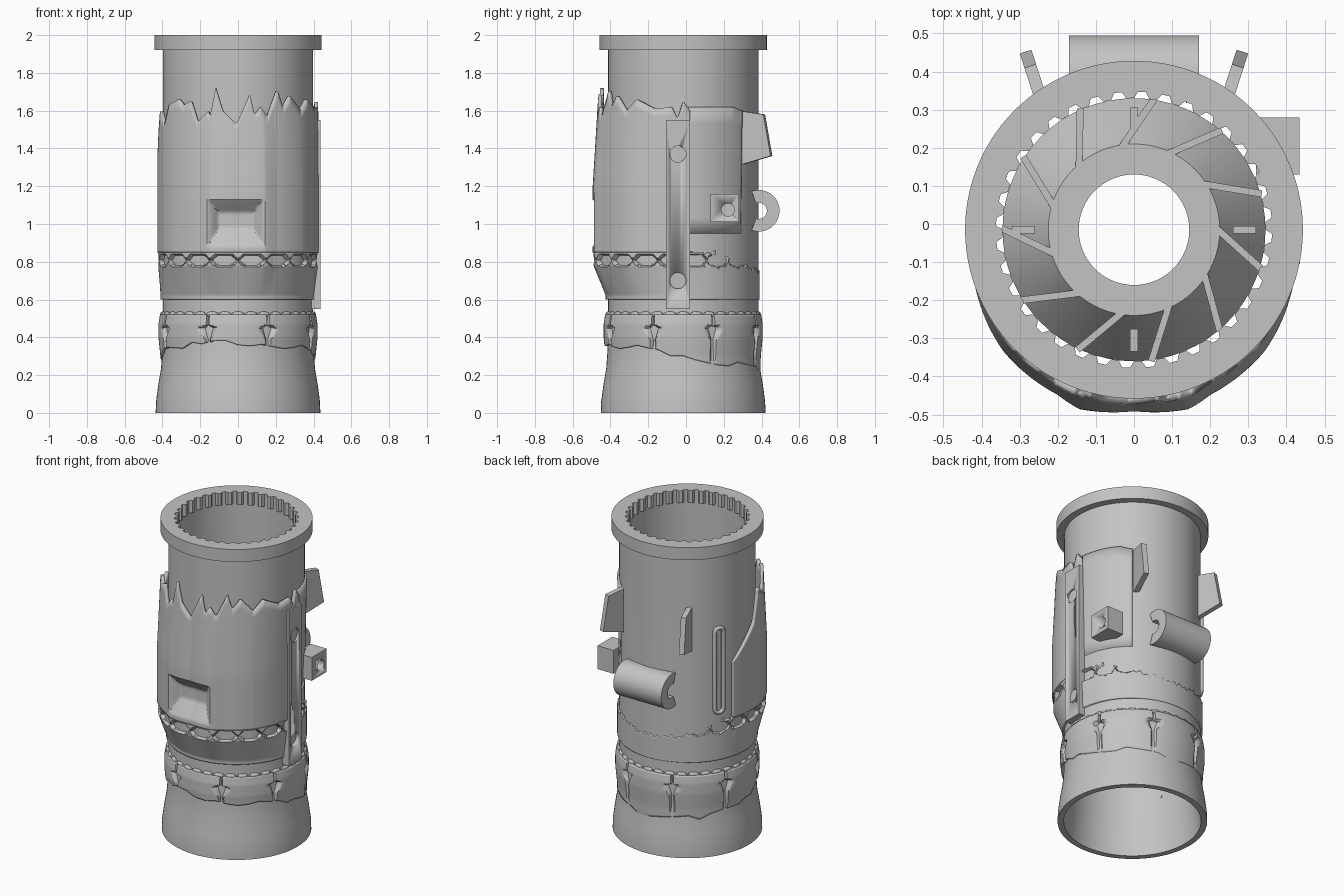
import bpy, bmesh, math, random
from mathutils import Matrix, Vector

random.seed(4)
CY = -0.015                      # axis of the tube in y
cube = bpy.data.objects.get("Cube")
if cube:
    bpy.data.objects.remove(cube, do_unlink=True)

grey = bpy.data.materials.new("plain grey")
grey.use_nodes = True
grey.diffuse_color = (0.55, 0.55, 0.55, 1)
grey.node_tree.nodes["Principled BSDF"].inputs["Base Color"].default_value = grey.diffuse_color


def clamp(v):
    return max(0.0, min(1.0, v))


def lerp_table(table, x):
    for (a, u), (b, v) in zip(table, table[1:]):
        if x <= b:
            return u + (v - u) * clamp((x - a) / (b - a))
    return table[-1][1]


def polar(r, deg, z):
    """Point around the axis; zero degrees is the front, positive goes to +x."""
    a = math.radians(deg)
    return Vector((r * math.sin(a), CY - r * math.cos(a), z))


def finish(name, bm, smooth=30):
    bmesh.ops.remove_doubles(bm, verts=bm.verts, dist=1e-5)
    me = bpy.data.meshes.new(name)
    bm.to_mesh(me)
    bm.free()
    me.materials.append(grey)
    me.polygons.foreach_set("use_smooth", [True] * len(me.polygons))
    me.set_sharp_from_angle(angle=math.radians(smooth))
    ob = bpy.data.objects.new(name, me)
    bpy.context.collection.objects.link(ob)
    return ob


def surface(name, fn, start, end, cols, rows, thick=0):
    """Curved sheet: fn(degrees, row) gives radius and height."""
    bm = bmesh.new()
    grid = []
    for i in range(cols + 1):
        deg = start + (end - start) * i / cols
        grid.append([bm.verts.new(polar(*(lambda r, z: (r, deg, z))(*fn(deg, j))))
                     for j in range(rows + 1)])
    for a, b in zip(grid, grid[1:]):
        for j in range(rows):
            bm.faces.new((a[j], b[j], b[j + 1], a[j + 1]))
    ob = finish(name, bm)
    if thick:
        mod = ob.modifiers.new("thickness", "SOLIDIFY")
        mod.thickness, mod.offset = thick, -1
    return ob


def lathe(name, profile, cols=96):
    ring = profile + profile[:1]
    return surface(name, lambda d, j: ring[j], 0, 360, cols, len(profile))


def prism(name, outline, x0, x1, turn=0, pivot=(0, 0, 0)):
    """Outline in (y, z), extruded along x, then turned about a vertical axis."""
    bm = bmesh.new()
    face = bm.faces.new([bm.verts.new((x0, y, z)) for y, z in outline])
    ext = bmesh.ops.extrude_face_region(bm, geom=[face])["geom"]
    bmesh.ops.translate(bm, verts=[v for v in ext if isinstance(v, bmesh.types.BMVert)],
                        vec=(x1 - x0, 0, 0))
    bmesh.ops.recalc_face_normals(bm, faces=bm.faces)
    bmesh.ops.rotate(bm, verts=bm.verts, cent=pivot,
                     matrix=Matrix.Rotation(math.radians(turn), 3, "Z"))
    return finish(name, bm)


def rect(y0, y1, z0, z1):
    return [(y0, z0), (y1, z0), (y1, z1), (y0, z1)]


def drill(ob, y, z, radius, x, depth):
    """Cut a round hole along x."""
    bm = bmesh.new()
    bmesh.ops.create_cone(bm, cap_ends=True, segments=24, radius1=radius, radius2=radius,
                          depth=depth, matrix=Matrix.Translation((x, y, z))
                          @ Matrix.Rotation(math.pi / 2, 4, "Y"))
    cutter = finish("hole_cutter", bm)
    cutter.hide_render = True
    mod = ob.modifiers.new("hole", "BOOLEAN")
    mod.operation, mod.object, mod.solver = "DIFFERENCE", cutter, "EXACT"
    bpy.context.view_layer.objects.active = ob
    bpy.ops.object.modifier_apply(modifier=mod.name)
    bpy.data.objects.remove(cutter, do_unlink=True)


# Main tube with flared foot
lathe("main_tube", [(.4, 0), (.436, 0), (.434, .06), (.422, .15), (.407, .24), (.4, .34),
                    (.398, .5), (.398, 1.95), (.366, 1.95), (.366, .4), (.38, .2)])


# Top flange with a toothed bore
def flange(deg, j):
    bore = .345 if round(deg / 360 * 216) % 6 < 3 else .362
    return [(bore, 1.92), (.443, 1.92), (.443, 2), (bore, 2), (bore, 1.92)][j]


surface("top_flange", flange, 0, 360, 216, 4)

# Inner hub, swirled blades and four ribs
lathe("inner_hub", [(.345, 1.03), (.225, 1.2), (.145, 1.2), (.145, 1), (.345, 1)], 64)
for k in range(11):
    a = polar(.22, 90 + k * 360 / 11, 0)
    b = polar(.348, 73 + k * 360 / 11, 0)
    along = b - a
    blade = prism("hub_blade", [(0, 1), (along.length, 1), (along.length, 1.2), (0, 1.2)],
                  -.009, .009, math.degrees(math.atan2(-along.x, along.y)))
    blade.location = a
for k in range(4):
    rib = prism("hub_rib", rect(.26, .32, 1, 1.2), -.01, .01, k * 90)
    rib.location.y = CY

# Lower cuff with eight pinched darts and a ragged hem
hem = [random.uniform(-.02, .02) for _ in range(40)] 
hem_table = [(k * 9, h) for k, h in enumerate(hem)] + [(360, hem[0])]


def cuff(deg, j):
    low = .3 + .07 * math.cos(math.radians(deg)) + lerp_table(hem_table, deg)
    z = low + (.52 - low) * j / 24
    r = lerp_table([(.2, .408), (.3, .411), (.4, .421), (.47, .421), (.52, .413)], z)
    off = abs((deg % 45) - 22.5)
    width = lerp_table([(.25, 1.2), (.39, 1.8), (.45, 8), (.465, .01)], z)
    return r - .03 * clamp(1.3 * (1 - off / width)), z


surface("lower_cuff", cuff, 0, 360, 320, 24, .02)

# Scalloped bead row on top of the cuff
bm = bmesh.new()
for k in range(36):
    bmesh.ops.create_uvsphere(bm, u_segments=12, v_segments=6, radius=1,
                              matrix=Matrix.Translation(polar(.398, k * 10, .522))
                              @ Matrix.Rotation(math.radians(k * 10), 4, "Z")
                              @ Matrix.Diagonal((.034, .014, .015, 1)))
finish("scallop_row", bm)

# Bulged outline shared by the front shell and the waist band
BULGE = [(0, .476), (17, .492), (25, .477), (47, .468), (66, .447), (88, .425), (105, .414)]


# Waist band with a row of oval dimples, lower at the back
def band(deg, j):
    off = abs(deg)
    top = lerp_table([(105, .85), (145, .77), (180, .74)], off)
    if off > 105:
        top += .015 * math.sin(deg * .7) * math.sin(deg * .31)
    z = .6 + (top - .6) * j / 32
    r = .41 + (lerp_table(BULGE, off) - .414) * clamp((z - .62) / .16)
    r -= .006 * clamp((off - 120) / 40)
    u, v = ((deg % 18) - 9) / 8.2, (z - .808) / .034
    if off < 144 and u * u + v * v < 1:
        r -= .022
    return r, z


surface("waist_band", band, -180, 180, 360, 32, .02)

# Front shell with a torn top edge and a recessed pocket
TORN = [(-105, 1.2), (-80, 1.4), (-72, 1.6), (-62, 1.53), (-56, 1.63), (-45, 1.66), (-40, 1.63),
        (-34, 1.65), (-28, 1.54), (-20, 1.6), (-19, 1.56), (-15, 1.72), (-10, 1.6), (-1, 1.53),
        (8, 1.69), (11, 1.58), (15, 1.62), (20, 1.57), (28, 1.71), (32, 1.62), (38, 1.68),
        (48, 1.6), (56, 1.66), (70, 1.61), (82, 1.62), (86, 1.56), (90, 1.65), (95, 1.6)]


def shell(deg, j):
    split = 1.16
    if j <= 32:
        z = .85 + (split - .85) * j / 32
    else:
        z = split + (lerp_table(TORN, deg) - split) * (j - 32) / 10
    r = .425 + (lerp_table(BULGE, abs(deg)) - .425) * lerp_table([(1.2, 1), (1.7, .45)], z)
    x = r * math.sin(math.radians(deg)) + .012
    side = clamp((.15 - abs(x)) / .045)
    rise = min(clamp((z - .88) / .1), clamp((1.13 - z) / .07))
    return r - .06 * min(side, rise), z


surface("front_shell", shell, -105, 95, 220, 42, .02)


# Thin side plate that fades into the tube
def side_plate(deg, j):
    z = .95 + (1.62 - .02 * clamp((deg - 130) / 8) - .95) * j / 8
    return .398 + .012 * j / 8, z


surface("side_plate", side_plate, 94, 140, 24, 8, .012)

# Side strap with two holes
strap = prism("side_strap", rect(-.105, .022, .55, 1.55), .39, .436)
for z in (.7, 1.37):
    drill(strap, -.043, z, .043, .43, .05)

# Drilled bracket block
block = prism("side_bracket", rect(.13, .28, 1.01, 1.16), .32, .434)
drill(block, .222, 1.075, .034, .42, .12)

# Open hinge barrel on the back
arc = [math.radians(-110 + 220 * k / 24) for k in range(25)]
barrel = [(.385 + .11 * math.cos(a), 1.07 + .11 * math.sin(a)) for a in arc]
barrel += [(.385 + .043 * math.cos(a), 1.07 + .043 * math.sin(a)) for a in reversed(arc)]
prism("hinge_barrel", barrel, -.17, .17)

# Pair of slanted back fins
for s in (-1, 1):
    prism("back_fin", [(.28, 1.6), (.42, 1.58), (.46, 1.36), (.28, 1.31)],
          s * .235 - .016, s * .235 + .016, -18 * s, (s * .235, .3, 0))

# Raised slot rim on the back right
curve = bpy.data.curves.new("slot_rim", "CURVE")
curve.dimensions = "3D"
curve.bevel_depth, curve.bevel_resolution = .013, 2
spline = curve.splines.new("POLY")
spline.points.add(23)
for k, p in enumerate(spline.points):
    a = math.pi * (k % 12) / 11 + (math.pi if k >= 12 else 0)
    z = (1.42 if k < 12 else .93) + .027 * math.sin(a)
    p.co = (*polar(.406, -118 + 4 * math.cos(a), z), 1)
spline.use_cyclic_u = True
curve.materials.append(grey)
bpy.context.collection.objects.link(bpy.data.objects.new("slot_rim", curve))
